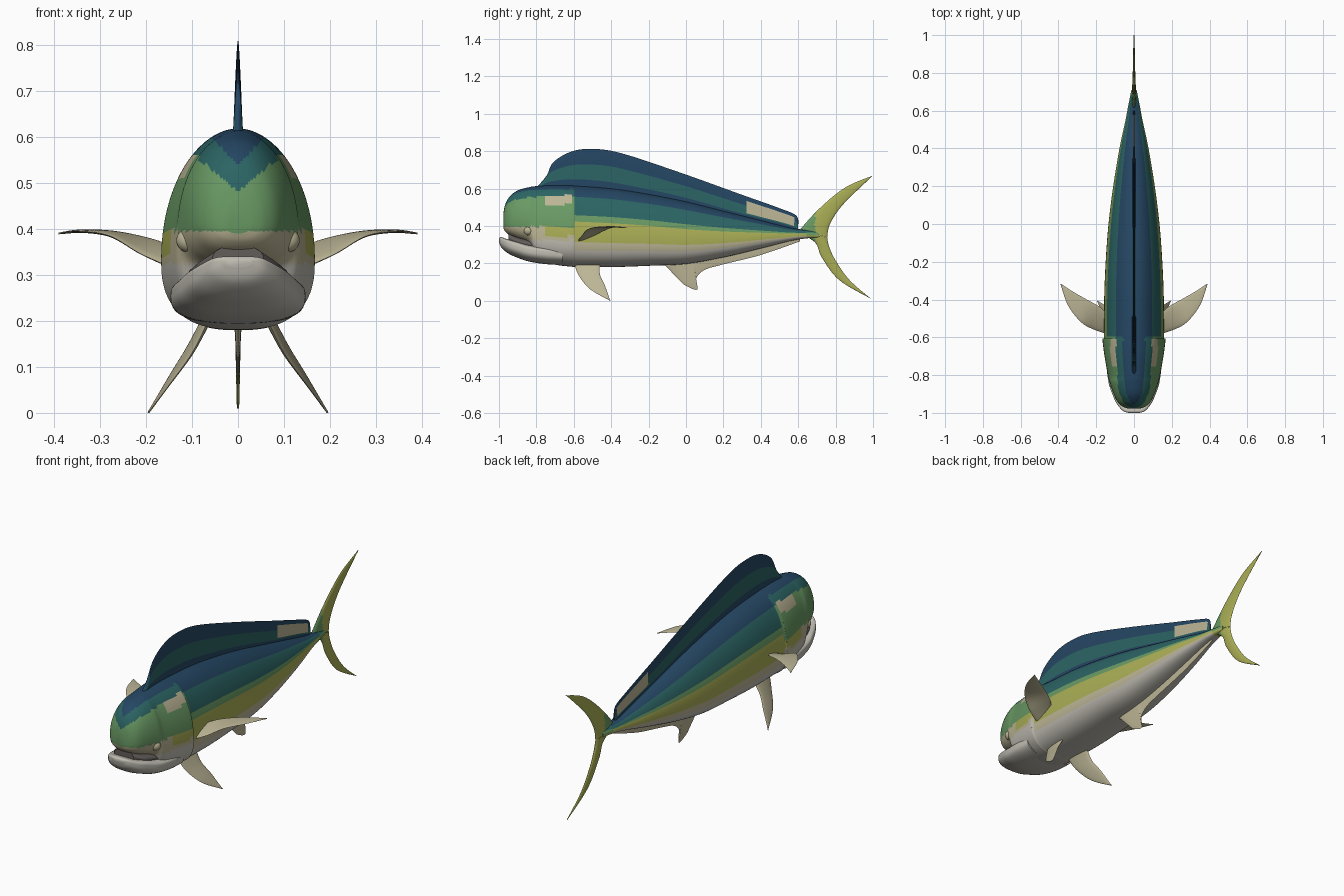
import bpy, bmesh, math
from mathutils import Vector

if "Cube" in bpy.data.objects:
    bpy.data.objects.remove(bpy.data.objects["Cube"])

COLOURS = {
    "navy": (.018, .062, .125), "teal": (.025, .127, .127), "green": (.141, .32, .127),
    "yellow": (.40, .42, .091), "beige": (.50, .46, .30), "belly_white": (.52, .50, .44),
    "mouth_grey": (.12, .11, .10)}
MATS = []
for n, c in COLOURS.items():
    m = bpy.data.materials.new(n)
    m.diffuse_color = (*c, 1)
    m.use_nodes = True
    m.node_tree.nodes["Principled BSDF"].inputs["Base Color"].default_value = m.diffuse_color
    MATS.append(m)
NAVY, TEAL, GREEN, YELLOW, BEIGE, WHITE, MOUTH = range(7)


def finish(bm, name, angle=50):
    bmesh.ops.remove_doubles(bm, verts=bm.verts, dist=1e-5)
    bmesh.ops.recalc_face_normals(bm, faces=bm.faces)
    me = bpy.data.meshes.new(name)
    bm.to_mesh(me)
    bm.free()
    for m in MATS:
        me.materials.append(m)
    for p in me.polygons:
        p.use_smooth = True
    me.set_sharp_from_angle(angle=math.radians(angle))
    ob = bpy.data.objects.new(name, me)
    bpy.context.collection.objects.link(ob)
    return ob


def spline(pts, steps):
    """Catmull-Rom through points of any dimension."""
    out = []
    n = len(pts)
    for i in range(n - 1):
        p0, p1, p2, p3 = pts[max(i - 1, 0)], pts[i], pts[i + 1], pts[min(i + 2, n - 1)]
        for k in range(steps):
            t = k / steps
            out.append(tuple(.5 * (2 * b + (c - a) * t + (2 * a - 5 * b + 4 * c - d) * t * t
                             + (3 * b - a - 3 * c + d) * t ** 3)
                             for a, b, c, d in zip(p0, p1, p2, p3)))
    out.append(tuple(pts[-1]))
    return out


def loft(name, stations, colour, tc=.35, n_up=2, n_low=2.6, steps=6, segs=96):
    """Skin cross-sections given as (y, top, bottom, half width)."""
    bm = bmesh.new()
    rings = []
    for y, zt, zb, w in spline(stations, steps):
        zc = zb + (zt - zb) * tc
        ring = []
        for j in range(segs):
            a = 2 * math.pi * j / segs
            c, s = math.cos(a), math.sin(a)
            e = 2 / (n_up if s > 0 else n_low)
            z = zc + abs(s) ** e * ((zt - zc) if s > 0 else (zb - zc))
            ring.append(bm.verts.new((math.copysign(w * abs(c) ** e, c), y, z)))
        rings.append((ring, zt, zb))
    for (r0, t0, b0), (r1, t1, b1) in zip(rings, rings[1:]):
        for j in range(segs):
            f = bm.faces.new((r0[j], r0[(j + 1) % segs], r1[(j + 1) % segs], r1[j]))
            co = f.calc_center_median()
            zt, zb = (t0 + t1) / 2, (b0 + b1) / 2
            f.material_index = colour(co, (co.z - zb) / (zt - zb))
    for ring, zt, zb in (rings[0], rings[-1]):
        f = bm.faces.new(ring)
        f.material_index = colour(f.calc_center_median(), .5)
    return finish(bm, name)


def blade(name, a, b, axis, thick, colour, steps=8, across=16):
    """Thin fin spanning two edge curves, thickened along an axis."""
    bm = bmesh.new()
    ea, eb = spline(a, steps), spline(b, steps)
    n = len(ea) - 1
    axis = Vector(axis).normalized()
    for side in (1, -1):
        grid = []
        for i in range(n + 1):
            A, B = Vector(ea[i]), Vector(eb[i])
            grid.append([bm.verts.new(A.lerp(B, k / across)
                         + axis * side * thick(i / n, k / across)) for k in range(across + 1)])
        for i in range(n):
            for k in range(across):
                f = bm.faces.new((grid[i][k], grid[i + 1][k], grid[i + 1][k + 1], grid[i][k + 1]))
                f.material_index = colour(f.calc_center_median(), (k + .5) / across)
    return finish(bm, name)


def median(pts):
    return [(0, y, z) for y, z in pts]


def leaf(t):
    return lambda u, v: t * 2 * math.sqrt(max(v * (1 - v), 0)) * (1 - .8 * u)


# Painted bands: head by height with a V on the brow, flanks by height fraction
def body_colour(co, t):
    x, y, z = abs(co.x), co.y, co.z
    if y > .64:
        return TEAL if z > .365 else GREEN if z > .35 else YELLOW
    if y < -.6:
        if -.75 < y < -.61 and .515 < z < .565 and x > .08:
            return BEIGE
        if z > .54 + x:
            return NAVY
        if z > .48 + .85 * x:
            return TEAL
        if z > .395:
            return GREEN
        if z > .345 and y > -.75:
            return YELLOW
        return BEIGE if z > .325 else WHITE
    for limit, c in ((.87, NAVY), (.64, TEAL), (.54, GREEN), (.30, YELLOW), (.21, BEIGE)):
        if t > limit:
            return c
    return WHITE


# Body with blunt forehead and a step behind the gill cover
loft("body", [
    (-.977, .46, .39, .03), (-.968, .51, .372, .058), (-.945, .555, .352, .085),
    (-.90, .59, .33, .108), (-.84, .607, .30, .128), (-.80, .613, .22, .138),
    (-.70, .618, .193, .156), (-.61, .616, .182, .167), (-.595, .615, .181, .159),
    (-.40, .60, .18, .158), (-.20, .57, .187, .15), (0, .53, .197, .135),
    (.20, .48, .232, .11), (.40, .43, .28, .077), (.55, .392, .318, .045),
    (.63, .38, .332, .03), (.71, .37, .338, .014)], body_colour)

# Lower jaw and mouth interior
loft("lower_jaw", [
    (-1.0, .334, .318, .03), (-.988, .34, .285, .06), (-.95, .328, .253, .092),
    (-.90, .316, .23, .115), (-.84, .30, .21, .134), (-.75, .29, .196, .146),
    (-.66, .28, .192, .145)], lambda co, t: WHITE, tc=.6, n_up=4, n_low=2.4)
loft("mouth_interior", [(-.95, .365, .31, .055), (-.90, .345, .29, .09), (-.82, .33, .27, .11)],
     lambda co, t: MOUTH, tc=.5)


# Dorsal fin: dark edge and base, teal middle, pale rear patch
def dorsal_colour(co, v):
    if .33 < co.y < .58 and .3 < v < .8:
        return BEIGE
    return TEAL if .23 < v < .64 else NAVY


blade("dorsal_fin",
      median([(-.80, .59), (-.78, .60), (-.74, .60), (-.64, .60), (-.51, .59), (-.35, .57),
              (-.03, .515), (.29, .435), (.50, .39), (.58, .37), (.60, .365)]),
      median([(-.80, .605), (-.745, .67), (-.71, .74), (-.62, .795), (-.51, .812), (-.35, .79),
              (-.03, .685), (.29, .57), (.50, .495), (.59, .455), (.60, .40)]),
      (1, 0, 0), lambda u, v: .013 * (1 - v) ** .6 * (1 - .6 * u), dorsal_colour)

# Anal fin with a hooked front lobe
blade("anal_fin",
      median([(-.11, .21), (-.06, .215), (-.01, .22), (.03, .222), (.05, .225), (.10, .23),
              (.20, .25), (.40, .30), (.61, .35)]),
      median([(-.11, .188), (-.035, .11), (.0, .08), (.06, .06), (.055, .12), (.10, .165),
              (.20, .195), (.40, .245), (.61, .318)]),
      (1, 0, 0), lambda u, v: .01 * (1 - v) ** .6 * (1 - .6 * u), lambda co, v: BEIGE)


# Forked tail
def tail_colour(co, v):
    return GREEN if co.y < .69 else YELLOW


blade("tail_upper_lobe",
      median([(.60, .37), (.71, .49), (.85, .605), (1.0, .67)]),
      median([(.755, .34), (.77, .41), (.84, .515), (1.0, .67)]),
      (1, 0, 0), leaf(.012), tail_colour)
blade("tail_lower_lobe",
      median([(.60, .365), (.69, .312), (.727, .23), (.82, .11), (.99, .01)]),
      median([(.755, .34), (.765, .29), (.80, .215), (.875, .11), (.99, .01)]),
      (1, 0, 0), leaf(.012), tail_colour)

# Paired fins and eyes
for s, side in ((1, "left"), (-1, "right")):
    def flip(pts):
        return [(s * x, y, z) for x, y, z in pts]

    blade("pectoral_fin_" + side,
          flip([(.13, -.585, .31), (.21, -.56, .345), (.28, -.52, .385), (.35, -.43, .395),
                (.39, -.315, .39)]),
          flip([(.13, -.49, .355), (.18, -.44, .375), (.25, -.40, .39), (.32, -.36, .395),
                (.39, -.315, .39)]),
          (-.3 * s, 0, 1), leaf(.010), lambda co, v: BEIGE)
    blade("pelvic_fin_" + side,
          flip([(.065, -.60, .20), (.10, -.57, .13), (.15, -.51, .06), (.195, -.405, 0)]),
          flip([(.075, -.46, .20), (.11, -.46, .14), (.145, -.435, .085), (.195, -.405, 0)]),
          (s, 0, .6), leaf(.010), lambda co, v: BEIGE)
    bm = bmesh.new()
    bmesh.ops.create_uvsphere(bm, u_segments=24, v_segments=16, radius=.026)
    for v in bm.verts:
        v.co += Vector((.108 * s, -.842, .375))
    for f in bm.faces:
        f.material_index = BEIGE
    finish(bm, "eye_" + side)
